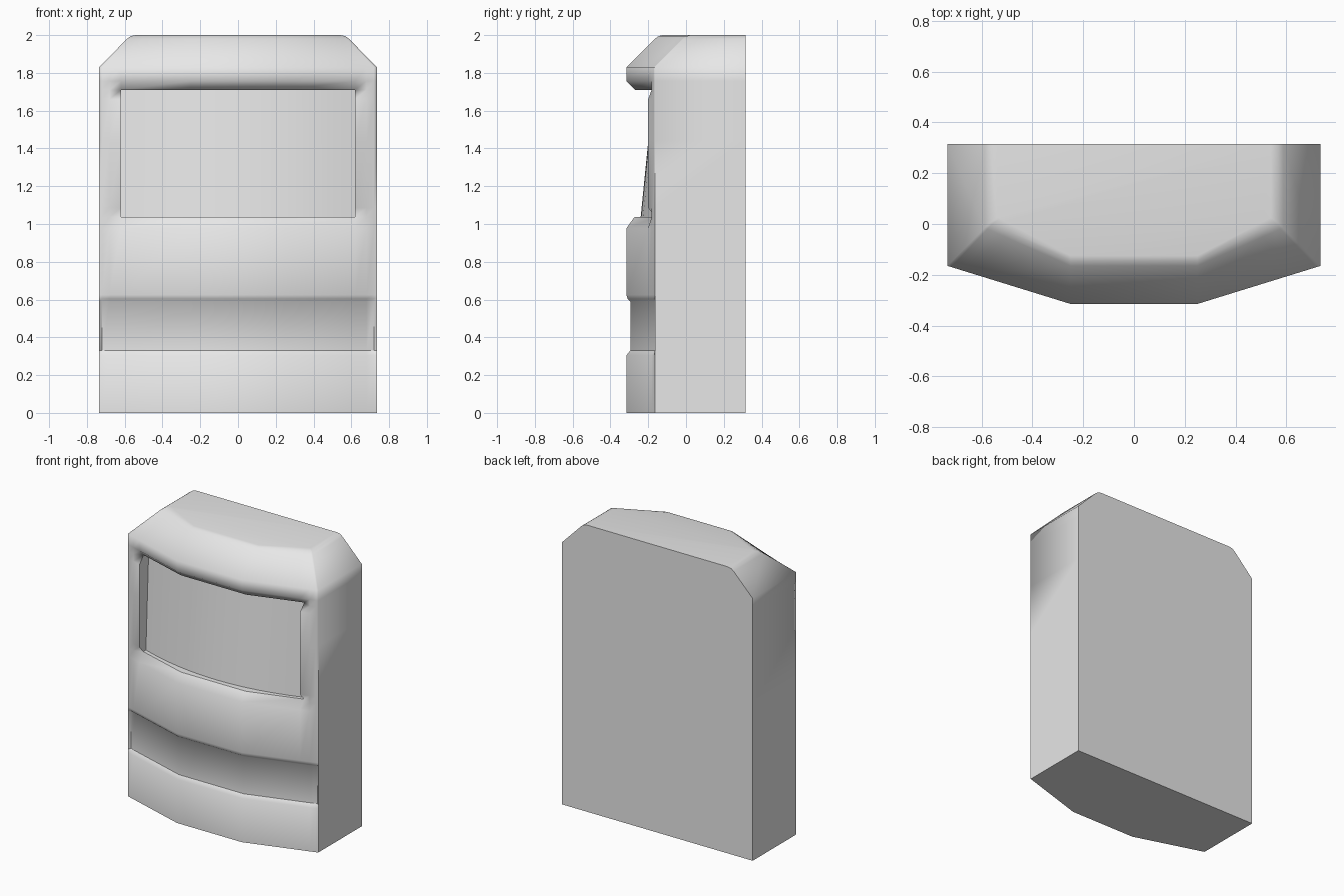
import bpy
import bmesh
from math import radians

if "Cube" in bpy.data.objects:
    bpy.data.objects.remove(bpy.data.objects["Cube"])

HALF, BACK, OPEN = 0.735, 0.315, 0.62
SILL, HEAD = 1.037, 1.71

grey = bpy.data.materials.new("light grey")
grey.use_nodes = True
grey.diffuse_color = (0.8, 0.8, 0.8, 1)
grey.node_tree.nodes["Principled BSDF"].inputs["Base Color"].default_value = (0.8, 0.8, 0.8, 1)


def bow(x):
    """Depth of the three-sided bowed front at x."""
    return -0.315 + max(0, abs(x) - 0.25) * 0.15 / (HALF - 0.25)


def finish(bm, name, sharp):
    bmesh.ops.recalc_face_normals(bm, faces=bm.faces)
    for f in bm.faces:
        f.smooth = True
    for e in bm.edges:
        e.smooth = not sharp(e)
    mesh = bpy.data.meshes.new(name)
    bm.to_mesh(mesh)
    bm.free()
    mesh.materials.append(grey)
    obj = bpy.data.objects.new(name, mesh)
    bpy.context.collection.objects.link(obj)


# Cabinet rows: height, setback of the front, half width
rows = [(0, 0, HALF), (0.305, 0, HALF), (0.33, 0.02, HALF), (0.59, 0.02, HALF),
        (0.603, 0.006, HALF), (0.625, 0, HALF), (0.978, 0, HALF), (SILL, 0.042, HALF),
        (1.085, 0, HALF), (1.44, 0, HALF), (1.66, 0, HALF), (HEAD, 0.045, HALF),
        (1.757, 0, HALF), (1.83, 0, HALF), (1.98, 0.15, 0.588), (1.995, 0.17, 0.568),
        (2.0, 0.19, 0.54)]
half_cols = [0.25, OPEN, 0.68, 0.72, HALF]
cols = [-x for x in reversed(half_cols)] + half_cols


def front_point(x, z, setback, half):
    a = abs(x)
    if 0.33 <= z <= 0.603 and a > 0.73:
        setback = 0          # ends of the groove stay flush
    if SILL <= z <= HEAD and a > OPEN + 0.01:
        setback = 0          # side posts of the opening stay flush
    px = a if a <= 0.25 else 0.25 + (a - 0.25) * (half - 0.25) / (HALF - 0.25)
    return (px if x > 0 else -px, bow(x) + setback, z)


# Cabinet shell with an opening for the screen
bm = bmesh.new()
grid = []
for z, setback, half in rows:
    pts = [(-half, BACK, z)] + [front_point(x, z, setback, half) for x in cols] + [(half, BACK, z)]
    grid.append([bm.verts.new(p) for p in pts])
for (z0, _, _), lower, upper in zip(rows, grid, grid[1:]):
    for i in range(len(lower) - 1):
        middle = (lower[i].co.x + lower[i + 1].co.x) / 2
        if abs(middle) < OPEN and SILL <= z0 < HEAD:
            continue
        bm.faces.new((lower[i], lower[i + 1], upper[i + 1], upper[i]))
bm.faces.new(grid[0])
bm.faces.new(grid[-1])
bm.faces.new([r[0] for r in grid] + [r[-1] for r in reversed(grid)])

# Walls running back from the opening
rim = [e for e in bm.edges if e.is_boundary]
walls = bmesh.ops.extrude_edge_only(bm, edges=rim)["geom"]
for v in walls:
    if isinstance(v, bmesh.types.BMVert):
        v.co.y = bow(v.co.x) + 0.17
bmesh.ops.delete(bm, geom=[v for v in bm.verts if not v.link_edges], context='VERTS')


def cabinet_sharp(e):
    low = min(v.co.z for v in e.verts)
    high = max(v.co.z for v in e.verts)
    groove = abs(low - high) < 0.001 and abs(low - 0.33) < 0.001
    at_back = all(v.co.y > BACK - 0.001 for v in e.verts)
    soft_corner = low > 1.4 and all(abs(v.co.x) > 0.5 for v in e.verts) and \
        not any(abs(abs(v.co.x) - OPEN) < 0.001 for v in e.verts) and not at_back
    return groove or (e.calc_face_angle(0) > radians(50) and not soft_corner)


finish(bm, "cabinet", cabinet_sharp)

# Curved screen, leaning back towards the top
bm = bmesh.new()
COUNT = 12
lines = []
for z, centre, edge in ((SILL, -0.24, -0.13), (HEAD, -0.173, -0.1)):
    line = []
    for i in range(COUNT + 1):
        t = 2 * i / COUNT - 1
        line.append(bm.verts.new((t * OPEN, centre + (edge - centre) * t * t, z)))
    lines.append(line)
for i in range(COUNT):
    bm.faces.new((lines[0][i], lines[0][i + 1], lines[1][i + 1], lines[1][i]))
finish(bm, "screen_panel", lambda e: False)
for f in bpy.data.objects["screen_panel"].data.polygons:
    if f.normal.y > 0:
        f.flip()
